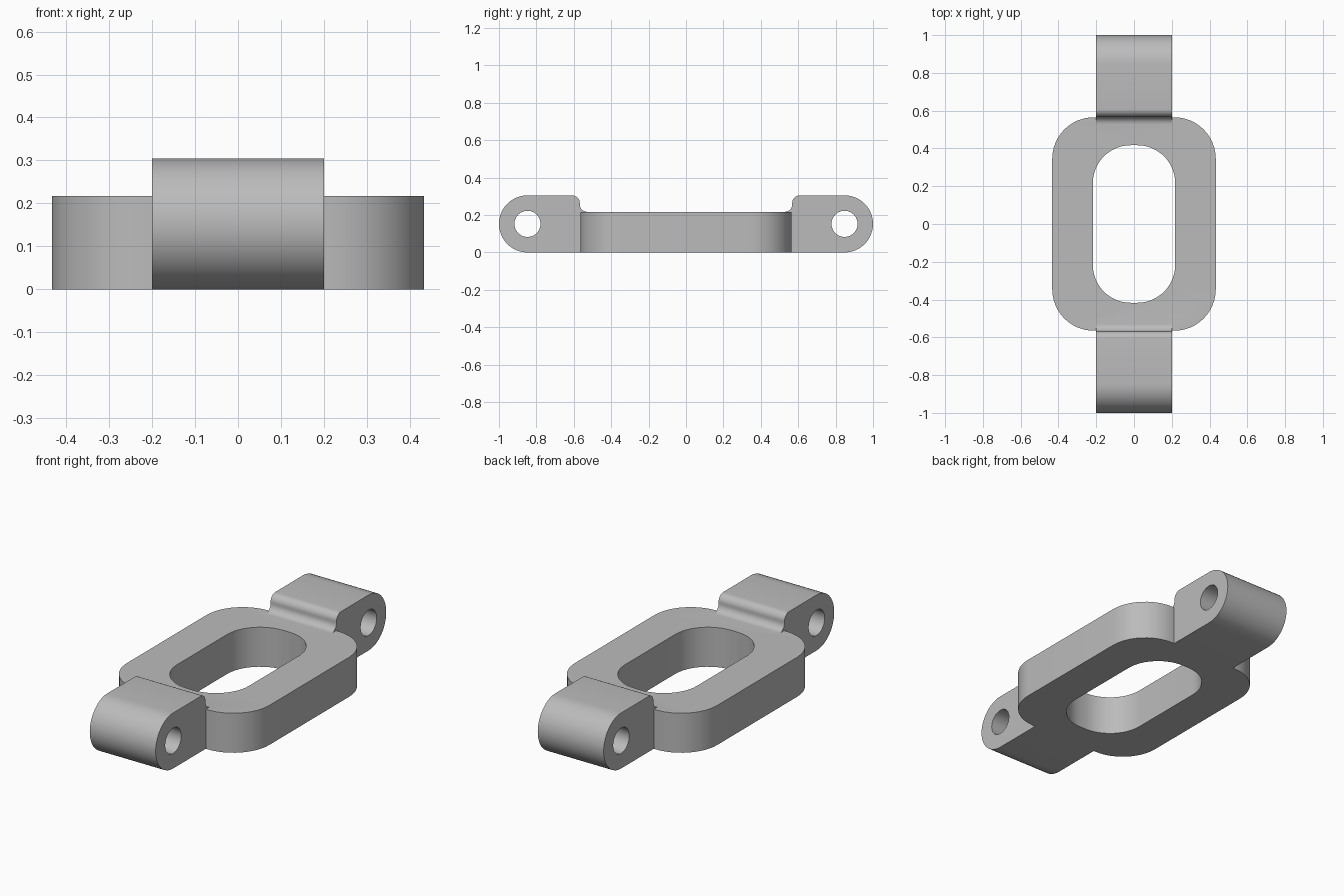
import bpy, math
from mathutils import Matrix

cube = bpy.data.objects.get("Cube")
if cube:
    bpy.data.objects.remove(cube)

grey = bpy.data.materials.new("plain grey")
grey.use_nodes = True
colour = (0.5, 0.5, 0.5, 1)
grey.diffuse_color = colour
grey.node_tree.nodes["Principled BSDF"].inputs["Base Color"].default_value = colour

HEIGHT = 0.217      # ring thickness
LUG = 0.1525        # lug end radius
PIN_Y = 1 - LUG     # pin hole position
LUG_HALF = 0.2


def arc(cx, cy, r, start, end, steps=12):
    angles = [math.radians(start + (end - start) * i / steps) for i in range(steps + 1)]
    return [(cx + r * math.cos(a), cy + r * math.sin(a)) for a in angles]


def rounded_rect(hx, hy, r):
    x, y = hx - r, hy - r
    return (arc(x, y, r, 0, 90) + arc(-x, y, r, 90, 180)
            + arc(-x, -y, r, 180, 270) + arc(x, -y, r, 270, 360))


def extrude_outline(name, outlines, half_depth, matrix):
    """Fill the outlines (inner ones become holes), extrude, return a mesh object."""
    curve = bpy.data.curves.new(name, "CURVE")
    curve.dimensions = "2D"
    curve.fill_mode = "BOTH"
    curve.extrude = half_depth
    for points in outlines:
        spline = curve.splines.new("POLY")
        spline.points.add(len(points) - 1)
        for p, (x, y) in zip(spline.points, points):
            p.co = (x, y, 0, 1)
        spline.use_cyclic_u = True
    obj = bpy.data.objects.new(name, curve)
    bpy.context.collection.objects.link(obj)
    bpy.context.view_layer.update()
    bpy.ops.object.select_all(action="DESELECT")
    obj.select_set(True)
    bpy.context.view_layer.objects.active = obj
    bpy.ops.object.convert(target="MESH")
    obj = bpy.context.view_layer.objects.active
    obj.name = name
    obj.data.transform(matrix)
    # weld the walls to the caps and make the normals consistent
    bpy.ops.object.mode_set(mode="EDIT")
    bpy.ops.mesh.select_all(action="SELECT")
    bpy.ops.mesh.remove_doubles(threshold=0.0005)
    bpy.ops.mesh.normals_make_consistent(inside=False)
    bpy.ops.object.mode_set(mode="OBJECT")
    obj.data.materials.clear()
    obj.data.materials.append(grey)
    return obj


# Ring with a rounded window
ring = extrude_outline(
    "ring_body",
    [rounded_rect(0.433, 0.565, 0.22), rounded_rect(0.218, 0.417, 0.2)],
    HEIGHT / 2, Matrix.Translation((0, 0, HEIGHT / 2)))

# Lug side profile: round nose, rounded shoulder, fillet down to the ring
profile = (arc(PIN_Y, LUG, LUG, -90, 90, 24)
           + arc(0.608, 2 * LUG - 0.04, 0.04, 90, 180, 8)
           + arc(0.528, HEIGHT + 0.04, 0.04, 0, -90, 8)
           + [(0.528, 0)])
hole = arc(PIN_Y, LUG, 0.07, 0, 345, 23)
stand_up = Matrix(((0, 0, 1, 0), (1, 0, 0, 0), (0, 1, 0, 0), (0, 0, 0, 1)))

for name, turn in (("back_lug", 0), ("front_lug", math.pi)):
    lug = extrude_outline(name, [profile, hole], LUG_HALF,
                          Matrix.Rotation(turn, 4, "Z") @ stand_up)
    # Fuse the lug into the ring
    bpy.context.view_layer.objects.active = ring
    union = ring.modifiers.new("fuse_" + name, "BOOLEAN")
    union.operation = "UNION"
    union.solver = "EXACT"
    union.object = lug
    bpy.ops.object.modifier_apply(modifier=union.name)
    bpy.data.objects.remove(lug)

ring.name = "link_body"
bpy.ops.object.select_all(action="DESELECT")
ring.select_set(True)
bpy.context.view_layer.objects.active = ring

# Merge flat triangles, then smooth the rounded walls only
bpy.ops.object.mode_set(mode="EDIT")
bpy.ops.mesh.select_all(action="SELECT")
bpy.ops.mesh.dissolve_limited(angle_limit=math.radians(0.5))
bpy.ops.object.mode_set(mode="OBJECT")
bpy.ops.object.shade_smooth_by_angle(angle=math.radians(30))
